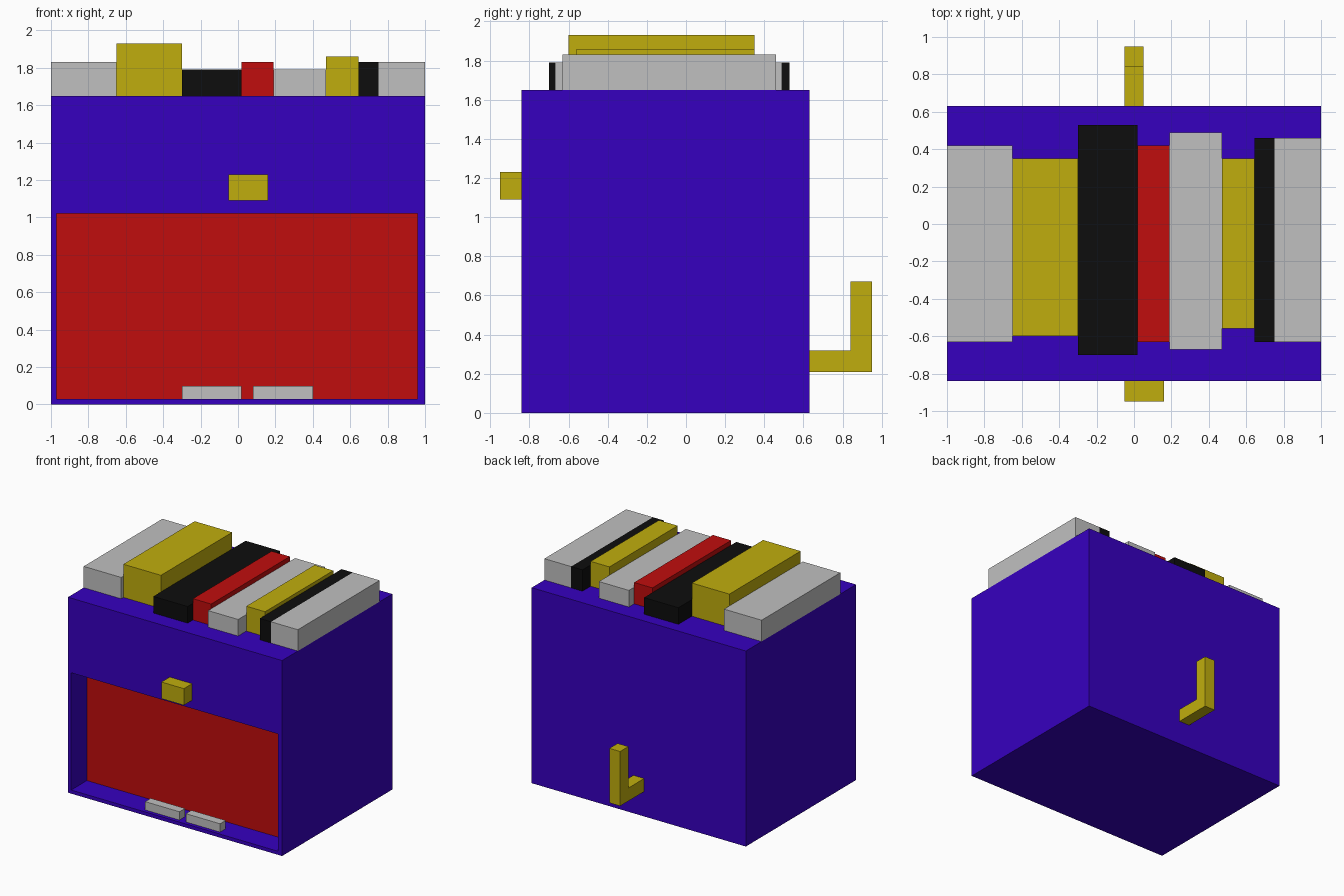
import bpy
import bmesh
from mathutils import Vector

cube = bpy.data.objects.get("Cube")
if cube:
    bpy.data.objects.remove(cube, do_unlink=True)


def material(name, rgb):
    m = bpy.data.materials.new(name)
    m.use_nodes = True
    m.diffuse_color = (*rgb, 1)
    bsdf = next(n for n in m.node_tree.nodes if n.type == 'BSDF_PRINCIPLED')
    bsdf.inputs["Base Color"].default_value = (*rgb, 1)
    return m


BLUE = material("blue", (0.037, 0.0, 0.52))
RED = material("red", (0.53, 0.004, 0.004))
GOLD = material("gold", (0.53, 0.42, 0.004))
SILVER = material("silver", (0.53, 0.53, 0.53))
BLACK = material("black", (0.004, 0.004, 0.004))


def add_object(name, bm, *mats):
    bmesh.ops.recalc_face_normals(bm, faces=bm.faces[:])
    mesh = bpy.data.meshes.new(name)
    bm.to_mesh(mesh)
    bm.free()
    for m in mats:
        mesh.materials.append(m)
    obj = bpy.data.objects.new(name, mesh)
    bpy.context.collection.objects.link(obj)
    return obj


def box_mesh(x, y, z):
    """Box from (min, max) ranges on each axis."""
    bm = bmesh.new()
    bmesh.ops.create_cube(bm, size=1)
    for v in bm.verts:
        v.co = Vector([r[0] if c < 0 else r[1] for c, r in zip(v.co, (x, y, z))])
    return bm


def box(name, mat, x, y, z):
    return add_object(name, box_mesh(x, y, z), mat)


# Cabinet: the front face is inset to the opening, then pushed inwards
FRONT, BACK, TOP = -0.84, 0.63, 1.65
OPEN_X, OPEN_Z, RECESS = (-0.97, 0.96), (0.03, 1.02), 0.21
bm = box_mesh((-1, 1), (FRONT, BACK), (0, TOP))
bm.normal_update()
front = min(bm.faces, key=lambda f: f.calc_center_median().y)
bmesh.ops.inset_individual(bm, faces=[front], thickness=0.03)
mid = front.calc_center_median()
for v in front.verts:
    v.co.x = OPEN_X[v.co.x > mid.x]
    v.co.z = OPEN_Z[v.co.z > mid.z]
panel = bmesh.ops.extrude_discrete_faces(bm, faces=[front])["faces"][0]
for v in panel.verts:
    v.co.y += RECESS
panel.material_index = 1
add_object("cabinet", bm, BLUE, RED)

# Two small bars on the floor of the opening
for side, x in (("right", (-0.30, 0.02)), ("left", (0.08, 0.40))):
    box(f"floor_bar_{side}", SILVER, x, (-0.81, -0.735), (OPEN_Z[0], 0.10))

# Knob above the opening
box("front_knob", GOLD, (-0.05, 0.16), (-0.95, FRONT), (1.09, 1.23))

# L-shaped crank on the back, extruded from its side profile
profile = [(BACK, 0.21), (0.95, 0.21), (0.95, 0.67), (0.84, 0.67), (0.84, 0.32), (BACK, 0.32)]
bm = bmesh.new()
face = bm.faces.new([bm.verts.new((-0.05, y, z)) for y, z in profile])
side = bmesh.ops.extrude_face_region(bm, geom=[face])["geom"]
bmesh.ops.translate(bm, vec=(0.10, 0, 0),
                    verts=[g for g in side if isinstance(g, bmesh.types.BMVert)])
add_object("back_crank", bm, GOLD)

# Row of slabs across the top: colour, x range, y range, top height
slabs = [
    (SILVER, (-1.0, -0.65), (-0.63, 0.42), 1.83),
    (GOLD, (-0.65, -0.30), (-0.60, 0.35), 1.93),
    (BLACK, (-0.30, 0.02), (-0.70, 0.53), 1.79),
    (RED, (0.02, 0.19), (-0.63, 0.42), 1.83),
    (SILVER, (0.19, 0.47), (-0.67, 0.49), 1.79),
    (GOLD, (0.47, 0.645), (-0.56, 0.35), 1.86),
    (BLACK, (0.645, 0.75), (-0.63, 0.46), 1.83),
    (SILVER, (0.75, 1.0), (-0.63, 0.46), 1.83),
]
for i, (mat, x, y, height) in enumerate(slabs, 1):
    box(f"top_slab_{i}", mat, x, y, (TOP, height))
